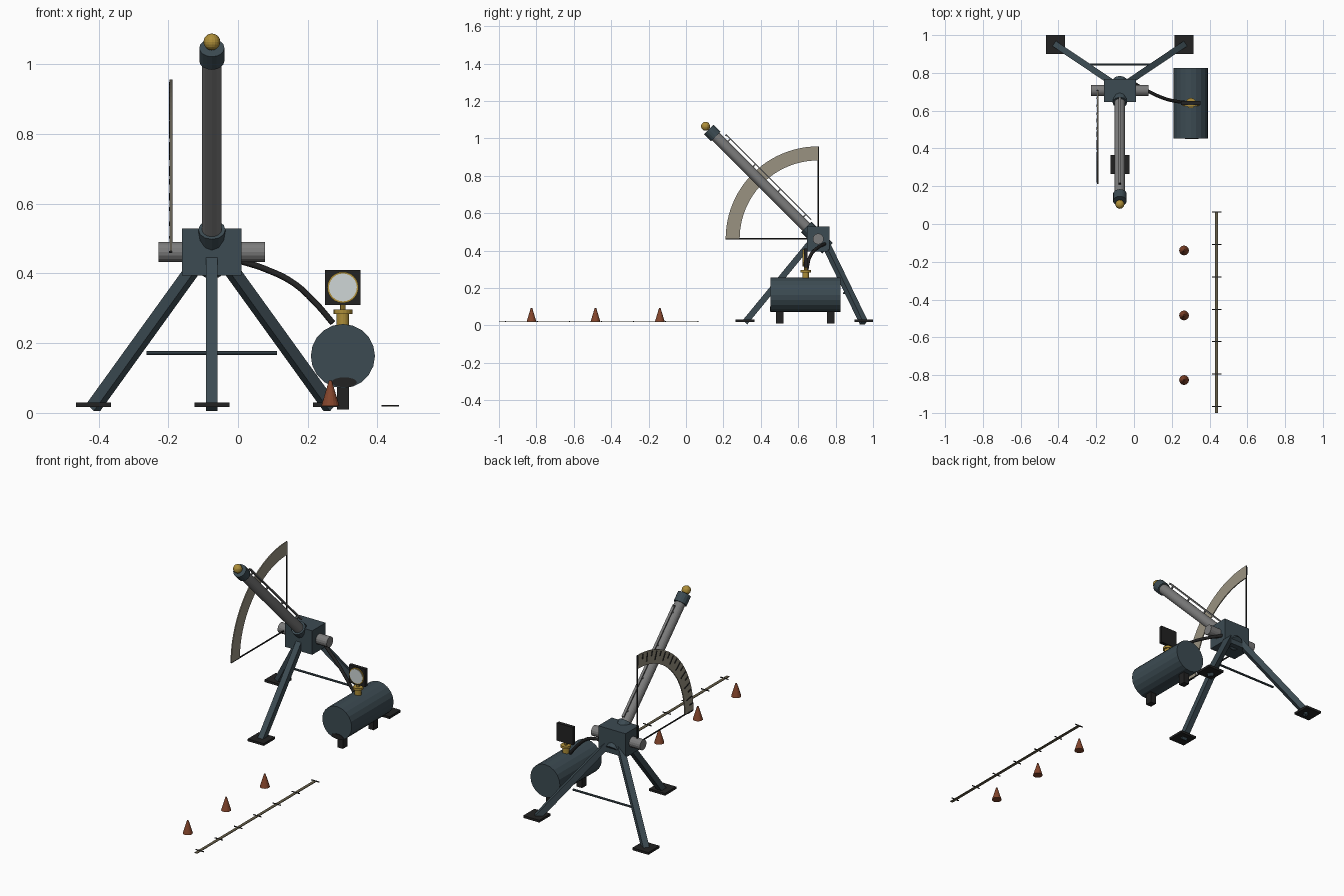
import bpy, bmesh, math
from mathutils import Vector, Matrix

if "Cube" in bpy.data.objects:
    bpy.data.objects.remove(bpy.data.objects["Cube"], do_unlink=True)


def material(name, rgb):
    m = bpy.data.materials.new(name)
    m.use_nodes = True
    m.diffuse_color = (*rgb, 1)
    m.node_tree.nodes["Principled BSDF"].inputs["Base Color"].default_value = (*rgb, 1)
    return m


STEEL = material("blue steel", (0.045, 0.07, 0.085))
GREY = material("grey metal", (0.2, 0.2, 0.2))
BLACK = material("black", (0.016, 0.016, 0.016))
BRASS = material("brass", (0.42, 0.27, 0.04))
RUST = material("rust orange", (0.23, 0.06, 0.025))
TAN = material("tan plate", (0.32, 0.29, 0.22))
WHITE = material("dial white", (0.62, 0.67, 0.67))
OLIVE = material("olive tape", (0.13, 0.11, 0.065))


def finish(name, bm, mat):
    bmesh.ops.recalc_face_normals(bm, faces=bm.faces)
    me = bpy.data.meshes.new(name)
    bm.to_mesh(me)
    bm.free()
    me.materials.append(mat)
    ob = bpy.data.objects.new(name, me)
    bpy.context.collection.objects.link(ob)
    return ob


def along(a, b):
    """Matrix at the middle of a-b with z running along it."""
    a, b = Vector(a), Vector(b)
    turn = (b - a).to_track_quat('Z', 'Y').to_matrix().to_4x4()
    return Matrix.Translation((a + b) / 2) @ turn, (b - a).length


def rod(name, a, b, r, mat, sides=16, r_end=None):
    m, length = along(a, b)
    bm = bmesh.new()
    bmesh.ops.create_cone(bm, cap_ends=True, segments=sides, radius1=r,
                          radius2=r if r_end is None else r_end, depth=length, matrix=m)
    return finish(name, bm, mat)


def beam(name, a, b, w, d, mat):
    m, length = along(a, b)
    bm = bmesh.new()
    bmesh.ops.create_cube(bm, size=1, matrix=m @ Matrix.Diagonal((w, d, length, 1)))
    return finish(name, bm, mat)


def box(name, centre, size, mat):
    bm = bmesh.new()
    bmesh.ops.create_cube(bm, size=1, matrix=Matrix.Translation(centre) @ Matrix.Diagonal((*size, 1)))
    return finish(name, bm, mat)


# Launcher head and trunnion
CX, CY, CZ = -0.075, 0.707, 0.462
box("head_block", (CX, CY, CZ), (0.17, 0.12, 0.135), STEEL)
rod("trunnion", (-0.228, CY, CZ), (0.078, CY, CZ), 0.029, GREY)


# Barrel, tilted 45 degrees: t runs along it, up lifts off its axis
def tube(t, up=0.0, side=0.0):
    s = math.sqrt(0.5)
    return (CX + side, CY + (up - t) * s, CZ + (t + up) * s)


rod("breech", tube(-0.07), tube(0.09), 0.039, STEEL, 12)
rod("barrel", tube(0.08), tube(0.80), 0.028, GREY, 24)
rod("muzzle_collar", tube(0.775), tube(0.828), 0.036, STEEL)
beam("sight_rail", tube(0.10, 0.046), tube(0.745, 0.046), 0.014, 0.007, GREY)
for i in range(4):
    t = 0.14 + i * 0.19
    beam("rail_post", tube(t, 0.02), tube(t, 0.046), 0.008, 0.008, GREY)
beam("front_sight", tube(0.735, 0.045), tube(0.745, 0.045), 0.012, 0.009, BLACK)
bm = bmesh.new()
bmesh.ops.create_uvsphere(bm, u_segments=16, v_segments=10, radius=0.024,
                          matrix=Matrix.Translation(tube(0.852)))
finish("ball", bm, BRASS)

# Tripod legs, foot pads and brace
for name, top, foot in (("front", (CX, 0.68), (CX, 0.315)),
                        ("rear_right", (CX - 0.02, 0.735), (-0.415, 0.95)),
                        ("rear_left", (CX + 0.02, 0.735), (0.265, 0.95))):
    beam(name + "_leg", (*top, 0.46), (*foot, 0.016), 0.033, 0.033, STEEL)
    box(name + "_foot", (*foot, 0.024), (0.1, 0.1, 0.013), BLACK)
rod("leg_brace", (-0.262, 0.845, 0.172), (0.112, 0.845, 0.172), 0.006, STEEL, 8)

# Elevation quadrant with arms and degree marks
QX = -0.192


def polar(x, r, deg):
    a = math.radians(deg)
    return Vector((x, CY - r * math.cos(a), CZ + r * math.sin(a)))


bm = bmesh.new()
inner = [bm.verts.new(polar(QX - 0.003, 0.42, 90 * i / 24)) for i in range(25)]
outer = [bm.verts.new(polar(QX - 0.003, 0.495, 90 * i / 24)) for i in range(25)]
faces = [bm.faces.new((inner[i], inner[i + 1], outer[i + 1], outer[i])) for i in range(24)]
new = bmesh.ops.extrude_face_region(bm, geom=faces)["geom"]
bmesh.ops.translate(bm, vec=(0.006, 0, 0), verts=[g for g in new if isinstance(g, bmesh.types.BMVert)])
finish("quadrant_arc", bm, TAN)
for deg in (0, 90):
    rod("quadrant_arm", polar(QX, 0, deg), polar(QX, 0.495, deg), 0.004, BLACK, 8)
for i in range(19):
    start = 0.44 if i % 2 == 0 else 0.462
    beam("degree_mark", polar(QX - 0.004, start, i * 5), polar(QX - 0.004, 0.488, i * 5),
         0.005, 0.005, BLACK)

# Air tank on two feet
TX, TZ = 0.301, 0.163
rod("air_tank", (TX, 0.452, TZ), (TX, 0.825, TZ), 0.092, STEEL, 20)
for y in (0.5, 0.775):
    box("tank_foot", (TX, y, 0.05), (0.034, 0.04, 0.08), BLACK)
patch = rod("tank_end_patch", (0, 0, 0), (0, 0.004, 0), 1, BLACK)
patch.scale = (0.036, 1, 0.014)
patch.location = (TX + 0.004, 0.449, 0.088)

# Valve and pressure gauge
rod("valve", (TX, 0.64, 0.24), (TX, 0.64, 0.29), 0.018, BRASS)
rod("valve_flange", (TX, 0.64, 0.284), (TX, 0.64, 0.296), 0.027, BRASS)
rod("gauge_stem", (TX, 0.64, 0.29), (TX, 0.64, 0.32), 0.008, BRASS, 8)
box("gauge_case", (TX, 0.64, 0.36), (0.102, 0.02, 0.1), BLACK)
rod("gauge_rim", (TX, 0.624, 0.36), (TX, 0.632, 0.36), 0.045, BRASS, 24)
rod("gauge_dial", (TX, 0.622, 0.36), (TX, 0.626, 0.36), 0.04, WHITE, 24)

# Air hose
curve = bpy.data.curves.new("hose", 'CURVE')
curve.dimensions = '3D'
curve.bevel_depth = 0.009
curve.bevel_resolution = 2
curve.use_fill_caps = True
path = [(0.0, 0.745, 0.438), (0.08, 0.7, 0.412), (0.16, 0.665, 0.372),
        (0.22, 0.65, 0.318), (0.272, 0.643, 0.258)]
spline = curve.splines.new('BEZIER')
spline.bezier_points.add(len(path) - 1)
for point, co in zip(spline.bezier_points, path):
    point.co = co
    point.handle_left_type = point.handle_right_type = 'AUTO'
curve.materials.append(BLACK)
bpy.context.collection.objects.link(bpy.data.objects.new("air_hose", curve))

# Range tape with distance marks, and marker cones
box("range_tape", (0.437, -0.467, 0.02), (0.017, 1.065, 0.003), OLIVE)
for i in range(7):
    box("range_mark", (0.437, 0.063 - i * 0.1715, 0.021), (0.05, 0.005, 0.004), BLACK)
for y in (-0.14, -0.484, -0.826):
    rod("marker_cone", (0.265, y, 0.02), (0.265, y, 0.093), 0.026, RUST, 16, 0.004)
